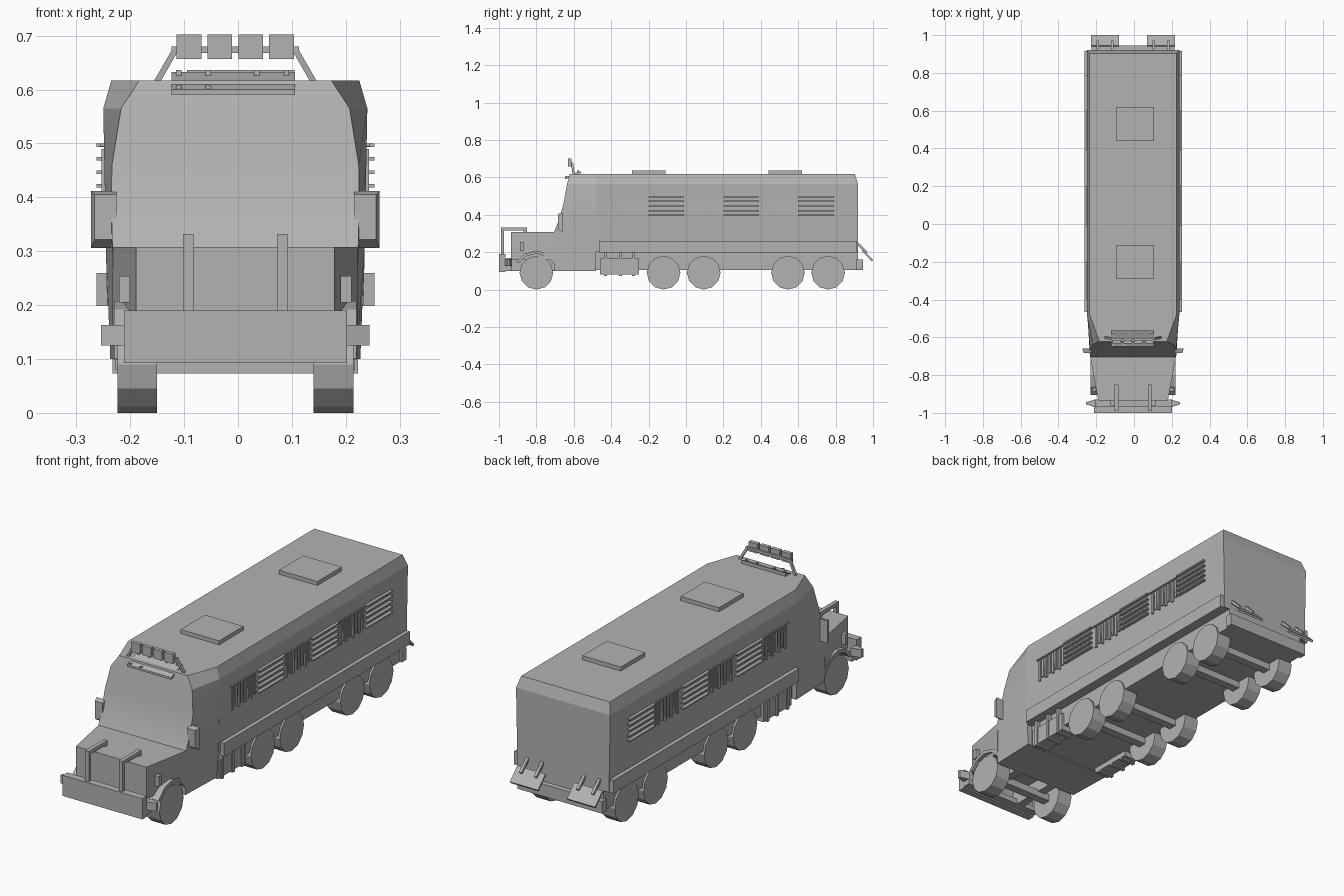
import bpy, bmesh, math
from mathutils import Vector

cube = bpy.data.objects.get("Cube")
if cube:
    bpy.data.objects.remove(cube, do_unlink=True)

CX = -0.005  # centre line of the vehicle
grey = bpy.data.materials.new("plain_grey")
grey.use_nodes = True
grey.diffuse_color = (0.45, 0.45, 0.45, 1)
grey.node_tree.nodes["Principled BSDF"].inputs["Base Color"].default_value = (0.45, 0.45, 0.45, 1)


class Part:
    """Collects simple solids into one named object."""

    def __init__(self, name):
        self.name, self.bm = name, bmesh.new()

    def loft(self, rings):
        rows = [[self.bm.verts.new(p) for p in r] for r in rings]
        n = len(rows[0])
        for a, b in zip(rows, rows[1:]):
            for i in range(n):
                j = (i + 1) % n
                self.bm.faces.new((a[i], a[j], b[j], b[i]))
        self.bm.faces.new(rows[0])
        self.bm.faces.new(rows[-1])

    def prism(self, profile, x0, x1):
        """Extrude a (y, z) profile across x."""
        self.loft([[(x, y, z) for y, z in profile] for x in (x0, x1)])

    def box(self, x0, x1, y0, y1, z0, z1):
        self.prism([(y0, z0), (y1, z0), (y1, z1), (y0, z1)], x0, x1)

    def levels(self, rows):
        """Stack of trapezium plans: z, front y, front half width, back y, back half width."""
        self.loft([[(-wf, yf, z), (wf, yf, z), (wb, yb, z), (-wb, yb, z)]
                   for z, yf, wf, yb, wb in rows])

    def beam(self, p, q, w):
        """Square bar between two points."""
        p, q = Vector(p), Vector(q)
        d = (q - p).normalized()
        u = d.cross(Vector((0, 1, 0) if abs(d.x) > 0.1 else (1, 0, 0))).normalized() * w / 2
        v = d.cross(u)
        self.loft([[c + u + v, c - u + v, c - u - v, c + u - v] for c in (p, q)])

    def done(self, mirror=False, smooth=False):
        if mirror:
            dup = bmesh.ops.duplicate(self.bm, geom=self.bm.verts[:] + self.bm.edges[:] + self.bm.faces[:])
            for v in dup["geom"]:
                if isinstance(v, bmesh.types.BMVert):
                    v.co.x *= -1
        bmesh.ops.recalc_face_normals(self.bm, faces=self.bm.faces[:])
        mesh = bpy.data.meshes.new(self.name)
        self.bm.to_mesh(mesh)
        self.bm.free()
        mesh.materials.append(grey)
        ob = bpy.data.objects.new(self.name, mesh)
        ob.location.x = CX
        bpy.context.collection.objects.link(ob)
        if smooth:
            bpy.ops.object.select_all(action="DESELECT")
            ob.select_set(True)
            bpy.context.view_layer.objects.active = ob
            bpy.ops.object.shade_smooth_by_angle(angle=math.radians(20))
        return ob


# Long rear body with chamfered roof edges
p = Part("rear_body")
p.levels([(0.2, -0.48, 0.238, 0.92, 0.238), (0.565, -0.48, 0.245, 0.92, 0.245),
          (0.617, -0.48, 0.23, 0.903, 0.23)])
p.done()
p = Part("lower_body")
p.box(-0.21, 0.21, -0.49, 0.92, 0.105, 0.22)
p.done()
p = Part("side_skirt")
p.box(0.2, 0.258, -0.465, 0.915, 0.198, 0.26)
p.done(mirror=True)

# Cab and hood
p = Part("cab")
p.levels([(0.1, -0.705, 0.225, -0.48, 0.232), (0.308, -0.705, 0.228, -0.48, 0.24),
          (0.38, -0.676, 0.23, -0.48, 0.241), (0.46, -0.655, 0.229, -0.48, 0.243),
          (0.565, -0.636, 0.212, -0.48, 0.245), (0.617, -0.622, 0.178, -0.48, 0.23)])
p.done(smooth=True)
p = Part("hood")
p.levels([(0.16, -0.935, 0.184, -0.7, 0.228), (0.308, -0.935, 0.184, -0.7, 0.228)])
p.done()
p = Part("chassis_rail")
p.box(0.08, 0.12, -0.96, -0.7, 0.1, 0.17)
p.done(mirror=True)

# Front fenders follow the wheel arch
p = Part("front_fender")
arch = [math.radians(a) for a in (150, 120, 90, 60, 30, 5)]
outer = [(-0.8 + 0.122 * math.cos(a), 0.09 + 0.118 * math.sin(a)) for a in arch]
inner = [(-0.8 + 0.106 * math.cos(a), 0.09 + 0.102 * math.sin(a)) for a in reversed(arch)]
p.prism(outer + inner, 0.15, 0.225)
p.done(mirror=True)
p = Part("marker_lamp")
p.box(0.195, 0.216, -0.888, -0.868, 0.205, 0.254)
p.done(mirror=True)

# Front bumper with end blocks and guard bars
p = Part("front_bumper")
p.box(-0.207, 0.207, -1, -0.965, 0.093, 0.19)
p.box(-0.207, 0.207, -0.965, -0.93, 0.1, 0.125)
p.done()
p = Part("bumper_end")
p.loft([[(0.2, -0.97, z), (0.249, -0.955, z), (0.249, -0.943, z), (0.2, -0.93, z)] for z in (0.125, 0.163)])
p.done(mirror=True)
p = Part("guard_bar")
p.prism([(-0.99, 0.18), (-0.99, 0.332), (-0.85, 0.332), (-0.85, 0.3), (-0.868, 0.3),
         (-0.868, 0.315), (-0.972, 0.315), (-0.972, 0.18)], 0.078, 0.097)
p.done(mirror=True)

# Door mirrors, narrower toward the front
p = Part("door_mirror")
p.loft([[(0.22, y, 0.306 + c), (0.268 - t, y, 0.306 + c), (0.268 - t, y, 0.412 - t), (0.22, y, 0.412 - t)]
        for y, t, c in ((-0.684, 0.007, 0.016), (-0.66, 0, 0))])
p.done(mirror=True)

# Twelve sided wheels and their axles
wheels, axles = Part("wheels"), Part("axles")
for y in (-0.8, -0.12, 0.095, 0.545, 0.76):
    tyre = [(y + 0.09 * math.sin(k * math.pi / 6), 0.09 + 0.09 * math.cos(k * math.pi / 6)) for k in range(12)]
    wheels.prism(tyre, 0.145, 0.219)
    axles.box(-0.15, 0.15, y - 0.02, y + 0.02, 0.073, 0.108)
wheels.done(mirror=True)
axles.done()

# Side tank with straps
p = Part("side_tank")
p.box(0.15, 0.222, -0.46, -0.25, 0.08, 0.165)
for y in (-0.43, -0.35, -0.28):
    p.box(0.15, 0.228, y - 0.008, y + 0.008, 0.073, 0.2)
p.done(mirror=True)

# Window band: horizontal slats alternate with upright bars
slats, bars = Part("window_slats"), Part("window_bars")
slats.box(0.235, 0.25, -0.4, 0.79, 0.494, 0.5)
for i in range(3):
    y = -0.4 + 0.4 * i
    for k in range(8):
        s = y + 0.012 + k * 0.0235
        bars.box(0.235, 0.248, s, s + 0.012, 0.383 + 0.012 * (k % 2), 0.49)
    for k in range(5):
        z = 0.393 + 0.025 * k
        slats.box(0.235, 0.258, y + 0.2, y + 0.39, z, z + 0.007)
slats.done(mirror=True)
bars.done(mirror=True)

# Roof hatches
p = Part("roof_hatches")
for y in (-0.2, 0.53):
    p.box(-0.09, 0.11, y - 0.09, y + 0.09, 0.61, 0.636)
p.done()

# Sloping visor plate over the windscreen with bolts
p = Part("visor_plate")
p.prism([(-0.648, 0.59), (-0.648, 0.6), (-0.565, 0.633), (-0.565, 0.615)], -0.118, 0.111)
for x in (-0.105, -0.05, 0.04, 0.095):
    p.box(x - 0.005, x + 0.005, -0.583, -0.573, 0.62, 0.636)
for x in (-0.105, -0.05):
    p.box(x - 0.005, x + 0.005, -0.645, -0.635, 0.595, 0.608)
p.done()

# Roof lamp rack
p = Part("lamp_rack")
p.box(-0.118, 0.118, -0.615, -0.604, 0.668, 0.68)
for s in (-1, 1):
    p.beam((0.11 * s, -0.609, 0.676), (0.148 * s, -0.6, 0.61), 0.011)
p.done()
p = Part("roof_lamps")
for k in range(4):
    x = -0.086 + k * 0.0573
    p.box(x - 0.023, x + 0.023, -0.632, -0.613, 0.657, 0.702)
p.done()

# Rear bumper beam and tilted plates hung on pins
p = Part("rear_bumper")
p.box(-0.22, 0.22, 0.91, 0.945, 0.105, 0.162)
p.done()
p = Part("rear_plate")
p.prism([(0.94, 0.206), (0.945, 0.213), (1.0, 0.158), (0.994, 0.15)], 0.075, 0.222)
for x in (0.11, 0.187):
    p.beam((x, 0.912, 0.25), (x, 0.968, 0.196), 0.013)
p.done(mirror=True)
